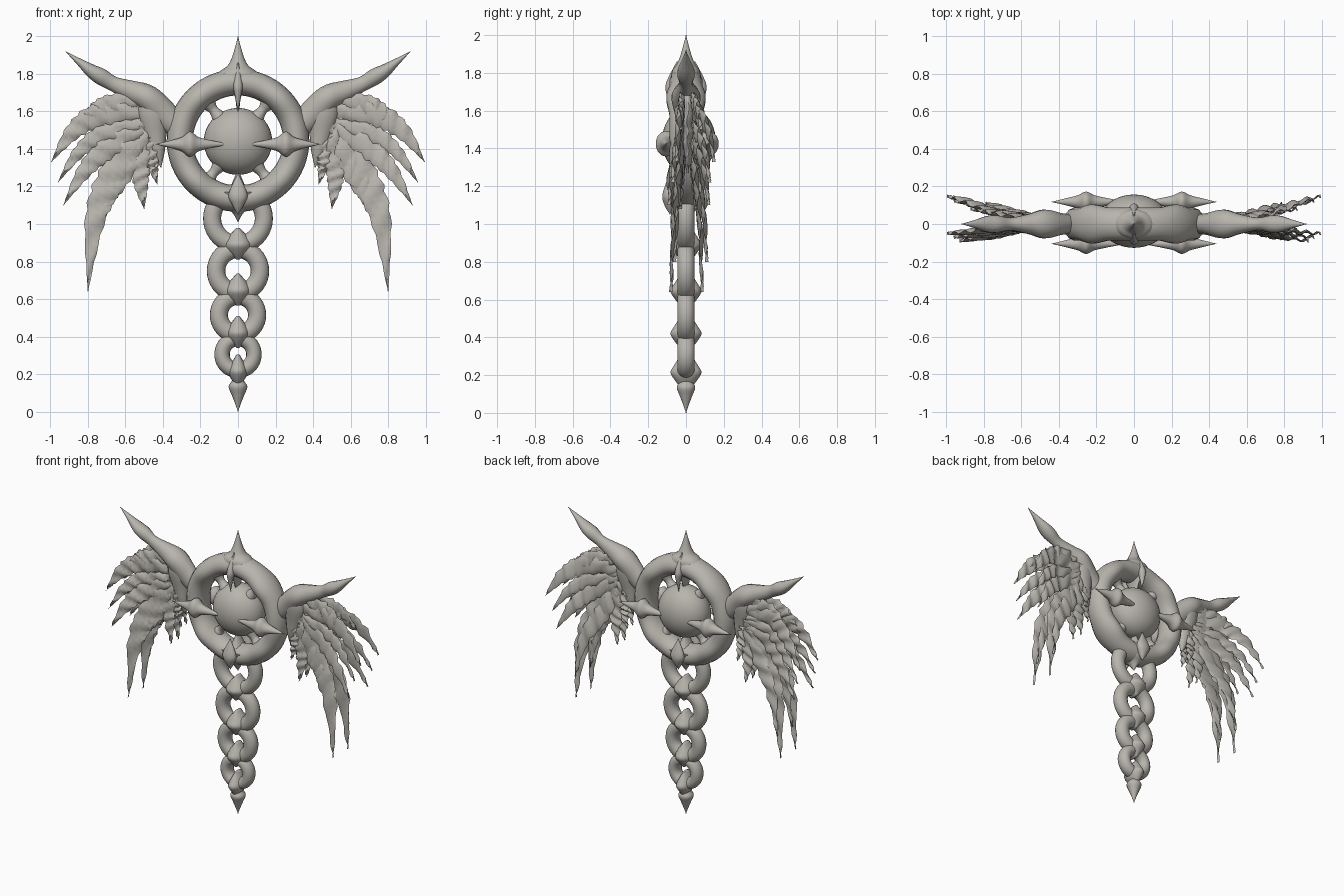
import bpy, bmesh, math
from mathutils import Vector

if "Cube" in bpy.data.objects:
    bpy.data.objects.remove(bpy.data.objects["Cube"])

stone = bpy.data.materials.new("warm grey")
stone.diffuse_color = (0.48, 0.46, 0.42, 1)
stone.use_nodes = True
stone.node_tree.nodes["Principled BSDF"].inputs["Base Color"].default_value = stone.diffuse_color


def finish(bm, name, angle=60):
    bmesh.ops.recalc_face_normals(bm, faces=bm.faces)
    me = bpy.data.meshes.new(name)
    bm.to_mesh(me)
    bm.free()
    ob = bpy.data.objects.new(name, me)
    bpy.context.collection.objects.link(ob)
    me.materials.append(stone)
    bpy.ops.object.select_all(action='DESELECT')
    ob.select_set(True)
    bpy.context.view_layer.objects.active = ob
    bpy.ops.object.shade_smooth_by_angle(angle=math.radians(angle))
    return ob


def catmull(rows, n):
    """Smoothly interpolate rows of numbers."""
    out = []
    for i in range(len(rows) - 1):
        a, b, c, d = (rows[max(0, min(len(rows) - 1, i + k))] for k in (-1, 0, 1, 2))
        for s in range(n):
            t = s / n
            out.append([0.5 * (2*q + (r-p)*t + (2*p-5*q+4*r-u)*t*t + (3*q-p-3*r+u)*t**3)
                        for p, q, r, u in zip(a, b, c, d)])
    out.append(list(rows[-1]))
    return out


def loft(name, rows, sx=1, sy=1, seg=14, n=5, closed=False, ripple=0):
    """Sweep an ellipse along rows of (x, y, z, half width in plane, half depth in y)."""
    rows = rows if closed else catmull(rows, n)
    bm = bmesh.new()
    pts = [Vector((r[0]*sx, r[1]*sy, r[2])) for r in rows]
    N = len(pts)
    rings = []
    for i, p in enumerate(pts):
        if closed:
            t = pts[(i+1) % N] - pts[i-1]
        else:
            t = pts[min(i+1, N-1)] - pts[max(i-1, 0)]
        side = t.cross(Vector((0, 1, 0))).normalized()
        w, d = max(rows[i][3], 0.0015), max(rows[i][4], 0.0015)
        w *= 1 + ripple * 0.12 * math.sin(i * 2.1)
        ring = []
        for k in range(seg):
            a = 2 * math.pi * k / seg
            off = ripple * 0.009 * math.sin(i * 1.3 + 2.0 * math.cos(a))
            ring.append(bm.verts.new(p + side*w*math.cos(a) + Vector((0, d*math.sin(a) + off, 0))))
        rings.append(ring)
    for i in range(N if closed else N - 1):
        A, B = rings[i], rings[(i+1) % N]
        for k in range(seg):
            bm.faces.new((A[k], A[(k+1) % seg], B[(k+1) % seg], B[k]))
    if not closed:
        bm.faces.new(rings[0])
        bm.faces.new(rings[-1])
    return finish(bm, name)


def hoop(name, z, R, w, d, bulge=0, n=64):
    rows = []
    for i in range(n):
        a = 2 * math.pi * i / n
        k = 1 + bulge * max(0, math.cos(4*a + math.pi)) ** 2   # swells near the struts
        rows.append((R*math.cos(a), 0, z + R*math.sin(a), w, d*k))
    return loft(name, rows, closed=True, seg=18)


def ball(name, c, r):
    bm = bmesh.new()
    bmesh.ops.create_uvsphere(bm, u_segments=40, v_segments=24, radius=1)
    for v in bm.verts:
        v.co = Vector((c[i] + v.co[i]*r[i] for i in range(3)))
    return finish(bm, name)


# Main ring, orb and crowning spike
ZC = 1.44
hoop("main_ring", ZC+0.005, 0.31, 0.07, 0.088, 0.2)
ball("centre_orb", (0, 0.015, ZC), (0.182, 0.142, 0.178))
loft("crown_spike", [(0, 0, 1.75, .14, .08), (0, 0, 1.81, .1, .075), (0, 0, 1.845, .055, .05),
                     (0, 0, 1.9, .028, .028), (0, 0, 2.0, 0, 0)])
loft("upper_inner_spike", [(0, 0, 1.72, .03, .09), (0, 0, 1.66, .013, .05), (0, 0, 1.58, .006, .02)])
loft("lower_inner_spike", [(0, 0, 1.16, .06, .09), (0, 0, 1.21, .035, .05), (0, 0, 1.28, .006, .02)])
loft("ring_pendant", [(0, 0, 1.17, .13, .1), (0, 0, 1.1, .075, .085), (0, 0, 1.06, .03, .04),
                      (0, 0, 1.01, 0, 0)])

# Struts between orb and ring
for i, a in enumerate((52, 128, 232, 308)):
    c, s = math.cos(math.radians(a)), math.sin(math.radians(a))
    loft(f"strut_{i}", [(r*c, 0, ZC + r*s, w, w) for r, w in
                        ((.14, .05), (.18, .034), (.215, .026), (.25, .04), (.29, .06))])

# Star spikes front and back, ridges on the ring
for sy, face in ((-1, "front"), (1, "back")):
    y = 0.105 if sy < 0 else 0.118
    for sx, hand in ((1, "right"), (-1, "left")):
        loft(f"{face}_{hand}_star_spike",
             [(.07, y, 1.425, .006, .006), (.15, y, 1.425, .022, .022), (.21, y, 1.425, .038, .036),
              (.255, y, 1.425, .068, .056), (.30, y, 1.425, .038, .036),
              (.36, y, 1.425, .02, .02), (.44, y, 1.425, 0, 0)], sx, sy)
    loft(f"{face}_top_ridge", [(0, .03, 1.86, .004, .02), (0, .075, 1.75, .025, .03),
                               (0, .085, 1.69, .018, .02), (0, .08, 1.6, 0, 0)], 1, sy)
    loft(f"{face}_bottom_ridge", [(0, .085, 1.05, 0, 0), (0, .09, 1.1, .03, .025),
                                  (0, .095, 1.16, .05, .03), (0, .085, 1.27, 0, 0)], 1, sy)

# Tapering chain of links with knots where they overlap
links = [(1.03, .138, .048), (.75, .117, .049), (.515, .102, .048), (.305, .085, .041)]
for i, (z, R, w) in enumerate(links):
    hoop(f"chain_link_{i}", z, R, w, .046, n=40)
for i, (z, w) in enumerate(((.89, .075), (.645, .07), (.42, .062), (.215, .05))):
    loft(f"link_knot_{i}", [(0, 0, z+.09, .008, .03), (0, 0, z+.035, w*.8, .066),
                            (0, 0, z, w, .084), (0, 0, z-.035, w*.8, .066),
                            (0, 0, z-.08, .008, .03)])
loft("tail_drop", [(0, 0, .24, .06, .05), (0, 0, .175, .03, .035), (0, 0, .135, .05, .05),
                   (0, 0, .09, .034, .034), (0, 0, .05, .018, .018), (0, 0, 0, 0, 0)])

# Feathers: (start, middle, three-quarter, tip) in x,z, half width, front and back tip y
feathers = [
    ((.52, 1.66), (.68, 1.64), (.78, 1.59), (.87, 1.50), .05, -.03, .08),
    ((.50, 1.60), (.74, 1.58), (.88, 1.49), (.995, 1.33), .06, -.05, .148),
    ((.50, 1.54), (.72, 1.48), (.85, 1.38), (.96, 1.22), .045, -.07, .125),
    ((.50, 1.52), (.70, 1.40), (.82, 1.28), (.93, 1.10), .055, -.09, .12),
    ((.52, 1.48), (.66, 1.27), (.76, 1.03), (.80, .64), .075, -.08, .085),
    ((.52, 1.46), (.61, 1.28), (.73, 1.08), (.79, .80), .055, -.06, .11),
    ((.50, 1.52), (.52, 1.32), (.515, 1.2), (.50, 1.08), .05, -.03, .05),
    ((.46, 1.46), (.46, 1.36), (.45, 1.29), (.43, 1.21), .035, -.02, .04),
]
for sx, hand in ((1, "right"), (-1, "left")):
    # Thick leading arm ending in a claw
    loft(f"{hand}_wing_arm",
         [(.33, 0, 1.52, .06, .05), (.40, 0, 1.59, .075, .06), (.48, 0, 1.67, .07, .078),
          (.56, 0, 1.705, .058, .055), (.66, 0, 1.745, .04, .034), (.73, 0, 1.785, .044, .046),
          (.78, 0, 1.815, .036, .044), (.84, 0, 1.86, .02, .024), (.92, 0, 1.92, 0, 0)], sx)
    # Inner flesh of the wing running down beside the ring
    loft(f"{hand}_wing_root",
         [(.47, 0, 1.70, .05, .05), (.455, 0, 1.60, .085, .062), (.44, 0, 1.48, .06, .045),
          (.425, 0, 1.38, .035, .03), (.41, 0, 1.30, 0, 0)], sx)
    loft(f"{hand}_wing_palm",
         [(.55, .01, 1.71, .06, .03), (.56, .01, 1.60, .11, .035), (.55, .01, 1.48, .11, .03),
          (.56, .01, 1.36, .07, .02), (.57, .01, 1.27, 0, 0)], sx, ripple=.7)
    for i, (a, b, c, d, w, yf, yb) in enumerate(feathers):
        for layer, y0, y1 in (("front", -.02, yf), ("back", .03, yb)):
            ym = (y0 + y1) / 2
            loft(f"{hand}_{layer}_feather_{i}",
                 [(a[0], y0, a[1], w*.6, .012), (b[0], y0*.4 + ym*.6, b[1], w, .011),
                  (c[0], ym*.5 + y1*.5, c[1], w*.72, .009), (d[0], y1, d[1], 0, 0)],
                 sx, seg=10, n=9, ripple=1)
